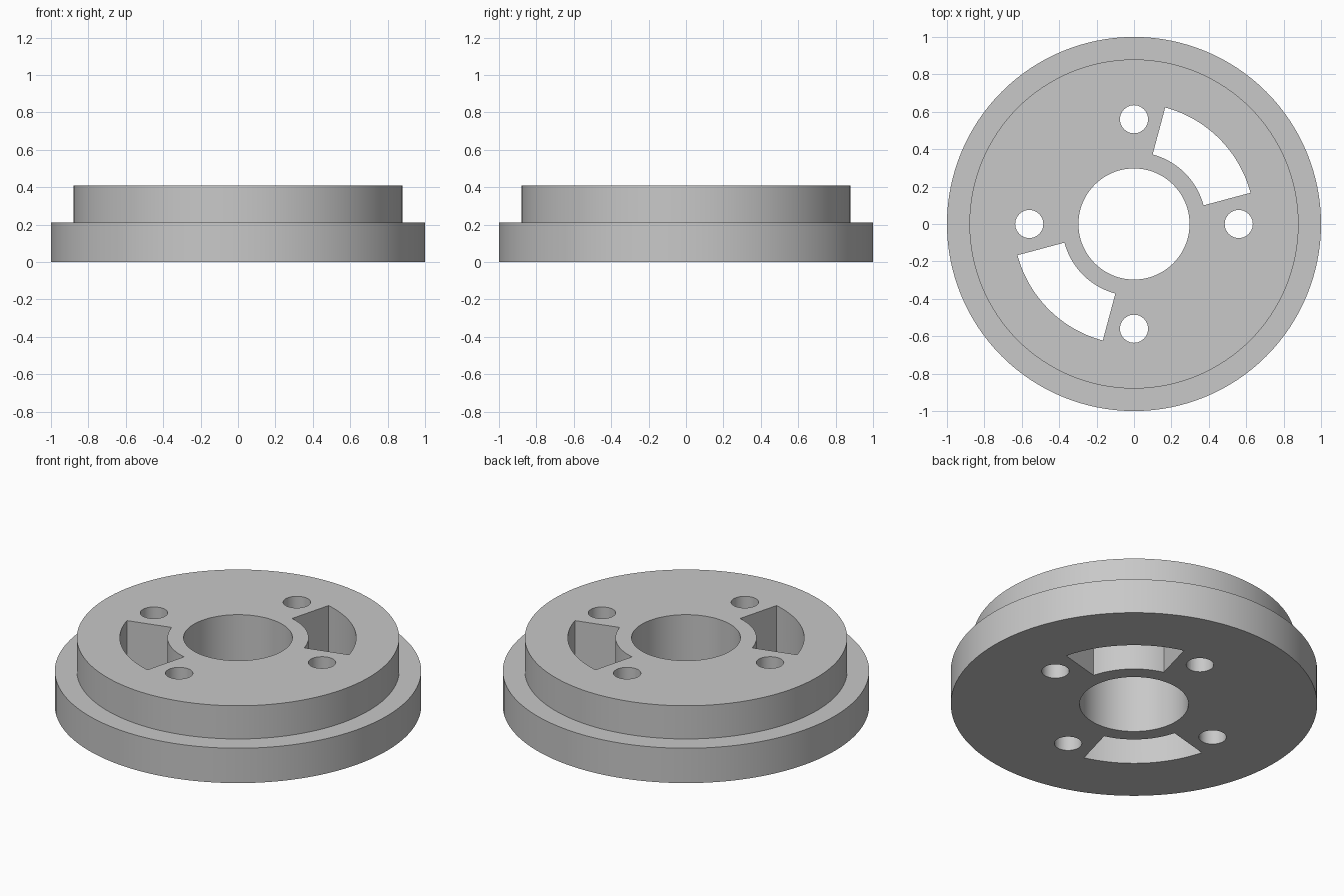
import bpy
import bmesh
from math import cos, sin, pi, radians
from mathutils import Matrix, Vector

cube = bpy.data.objects.get("Cube")
if cube:
    bpy.data.objects.remove(cube, do_unlink=True)

SEGMENTS = 128
FLANGE_Z, TOP_Z = 0.21, 0.41
BORE_R, HUB_R, FLANGE_R = 0.297, 0.88, 1.0
BOLT_R, BOLT_CIRCLE = 0.075, 0.56
SLOT_INNER, SLOT_OUTER = 0.385, 0.645

grey = bpy.data.materials.new("light grey metal")
grey.use_nodes = True
colour = (0.58, 0.58, 0.58, 1)
grey.diffuse_color = colour
grey.node_tree.nodes["Principled BSDF"].inputs["Base Color"].default_value = colour


def make_object(name, bm):
    bmesh.ops.recalc_face_normals(bm, faces=bm.faces[:])
    mesh = bpy.data.meshes.new(name)
    bm.to_mesh(mesh)
    bm.free()
    mesh.materials.append(grey)
    obj = bpy.data.objects.new(name, mesh)
    bpy.context.collection.objects.link(obj)
    return obj


def add_slot(bm, start, end, steps=24):
    """Closed prism in the shape of a ring sector."""
    angles = [start + (end - start) * i / steps for i in range(steps + 1)]
    outline = [(SLOT_OUTER, a) for a in angles] + [(SLOT_INNER, a) for a in reversed(angles)]
    base = bm.faces.new([bm.verts.new((r * cos(a), r * sin(a), -0.1)) for r, a in outline])
    top = bmesh.ops.extrude_face_region(bm, geom=[base], use_keep_orig=True)
    verts = [v for v in top["geom"] if isinstance(v, bmesh.types.BMVert)]
    bmesh.ops.translate(bm, verts=verts, vec=(0, 0, TOP_Z + 0.2))


# Stepped ring with a central bore, turned from its half section
bm = bmesh.new()
section = [(BORE_R, 0), (FLANGE_R, 0), (FLANGE_R, FLANGE_Z),
           (HUB_R, FLANGE_Z), (HUB_R, TOP_Z), (BORE_R, TOP_Z)]
points = [bm.verts.new((r, 0, z)) for r, z in section]
edges = [bm.edges.new((points[i - 1], points[i])) for i in range(len(points))]
bmesh.ops.spin(bm, geom=points + edges, cent=Vector(), axis=(0, 0, 1),
               angle=2 * pi, steps=SEGMENTS, use_merge=True)
bmesh.ops.remove_doubles(bm, verts=bm.verts[:], dist=0.0001)
disc = make_object("stepped_disc", bm)

# Cutters: four bolt holes and two opposite curved slots
bm = bmesh.new()
for i in range(4):
    a = i * pi / 2
    bmesh.ops.create_cone(
        bm, cap_ends=True, segments=48, radius1=BOLT_R, radius2=BOLT_R, depth=1,
        matrix=Matrix.Translation((BOLT_CIRCLE * cos(a), BOLT_CIRCLE * sin(a), TOP_Z / 2)))
for turn in (0, 180):
    add_slot(bm, radians(15 + turn), radians(75 + turn))
cutter = make_object("hole_cutters", bm)
cutter.hide_render = True

# Cut the openings and discard the cutters
cut = disc.modifiers.new("openings", "BOOLEAN")
cut.operation = "DIFFERENCE"
cut.solver = "EXACT"
cut.object = cutter
bpy.ops.object.select_all(action="DESELECT")
disc.select_set(True)
bpy.context.view_layer.objects.active = disc
bpy.ops.object.modifier_apply(modifier=cut.name)
bpy.data.objects.remove(cutter, do_unlink=True)

# Smooth round walls, crisp rims
bpy.ops.object.shade_smooth_by_angle(angle=radians(30))
